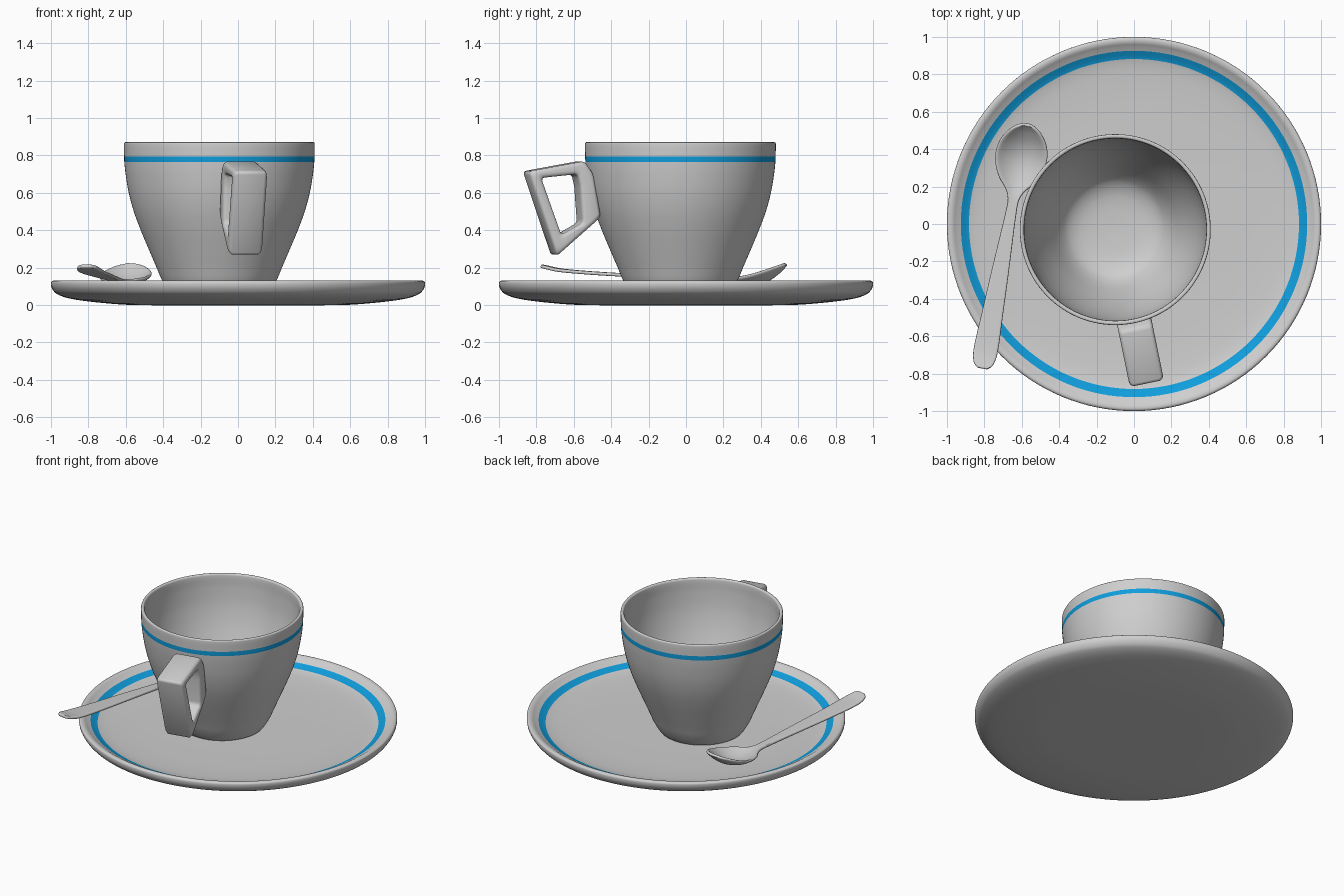
import bpy, bmesh, math
from mathutils import Vector, Matrix

if "Cube" in bpy.data.objects:
    bpy.data.objects.remove(bpy.data.objects["Cube"])


def material(name, rgb):
    m = bpy.data.materials.new(name)
    m.diffuse_color = (*rgb, 1)
    m.use_nodes = True
    m.node_tree.nodes["Principled BSDF"].inputs["Base Color"].default_value = m.diffuse_color
    return m


porcelain = material("porcelain_grey", (0.62, 0.62, 0.62))
blue = material("stripe_blue", (0.005, 0.34, 0.72))


def smooth_path(points, steps):
    """Hermite curve through points of any dimension."""
    p = [Vector(q) for q in points]
    d = [(b - a).length for a, b in zip(p, p[1:])]
    n = len(p)
    tan = []
    for i in range(n):
        a, b = max(i - 1, 0), min(i + 1, n - 1)
        tan.append((p[b] - p[a]) / sum(d[a:b]))
    out = []
    for i in range(n - 1):
        for k in range(steps):
            t = k / steps
            out.append(p[i] * (2 * t**3 - 3 * t**2 + 1) + tan[i] * d[i] * (t**3 - 2 * t**2 + t)
                       + p[i + 1] * (3 * t**2 - 2 * t**3) + tan[i + 1] * d[i] * (t**3 - t**2))
    return out + [p[-1]]


def finish(name, bm, mats, angle=40):
    bmesh.ops.recalc_face_normals(bm, faces=bm.faces)
    me = bpy.data.meshes.new(name)
    bm.to_mesh(me)
    bm.free()
    ob = bpy.data.objects.new(name, me)
    bpy.context.collection.objects.link(ob)
    for m in mats:
        me.materials.append(m)
    bpy.ops.object.select_all(action='DESELECT')
    ob.select_set(True)
    bpy.context.view_layer.objects.active = ob
    bpy.ops.object.shade_smooth_by_angle(angle=math.radians(angle))
    return ob


def lathe(name, profile, centre, is_stripe, seg=128):
    """Turned solid; faces whose (radius, height) satisfy is_stripe become blue."""
    bm = bmesh.new()
    pts = smooth_path(profile, 4)
    rings = []
    for r, z in pts:
        r = max(r, 0)
        rings.append([bm.verts.new((r * math.cos(2 * math.pi * k / seg),
                                    r * math.sin(2 * math.pi * k / seg), z)) for k in range(seg)])
    for i in range(len(rings) - 1):
        mid = (pts[i] + pts[i + 1]) / 2
        for k in range(seg):
            j = (k + 1) % seg
            f = bm.faces.new((rings[i][k], rings[i][j], rings[i + 1][j], rings[i + 1][k]))
            f.material_index = int(is_stripe(mid[0], mid[1]))
    bmesh.ops.remove_doubles(bm, verts=bm.verts, dist=1e-5)
    bmesh.ops.translate(bm, verts=bm.verts, vec=centre)
    return finish(name, bm, [porcelain, blue])


# Saucer with a blue ring on the inner slope
lathe("saucer",
      [(0, 0), (0.55, 0), (0.75, 0.014), (0.9, 0.035), (0.97, 0.06), (0.995, 0.09), (1.0, 0.12),
       (0.99, 0.13), (0.97, 0.128), (0.95, 0.116), (0.926, 0.103), (0.882, 0.083),
       (0.8, 0.07), (0.6, 0.061), (0, 0.057)],
      (0, 0, 0), lambda r, z: 0.882 < r < 0.926 and z > 0.08)

# Cup with a blue band near the rim
CUP = Vector((-0.10, -0.03, 0))
lathe("cup",
      [(0, 0.06), (0.24, 0.06), (0.265, 0.066), (0.305, 0.13), (0.335, 0.2), (0.378, 0.3),
       (0.42, 0.4), (0.457, 0.5), (0.484, 0.6), (0.501, 0.7), (0.508, 0.765), (0.509, 0.795),
       (0.51, 0.862), (0.506, 0.87), (0.494, 0.87), (0.488, 0.86), (0.485, 0.78), (0.47, 0.65),
       (0.43, 0.5), (0.36, 0.33), (0.27, 0.17), (0.18, 0.12), (0, 0.105)],
      CUP, lambda r, z: 0.765 < z < 0.795 and r > 0.5)

# Angular loop handle: outer and inner outlines as (distance from cup axis, height)
outer = [(0.845, 0.715), (0.54, 0.77), (0.49, 0.70), (0.45, 0.47), (0.69, 0.262)]
inner = [(0.775, 0.68), (0.58, 0.70), (0.565, 0.64), (0.55, 0.44), (0.665, 0.375)]
bm = bmesh.new()
loops = [[bm.verts.new((w, -u, z)) for u, z in outline]
         for outline, w in ((outer, -0.093), (outer, 0.093), (inner, 0.093), (inner, -0.093))]
for a in range(4):
    b = (a + 1) % 4
    for i in range(5):
        j = (i + 1) % 5
        bm.faces.new((loops[a][i], loops[a][j], loops[b][j], loops[b][i]))
bmesh.ops.recalc_face_normals(bm, faces=bm.faces)
bmesh.ops.bevel(bm, geom=bm.edges[:], offset=0.02, segments=4, profile=0.5,
                affect='EDGES', clamp_overlap=True)
bmesh.ops.transform(bm, verts=bm.verts,
                    matrix=Matrix.Translation(CUP) @ Matrix.Rotation(math.radians(11.6), 4, 'Z'))
finish("cup_handle", bm, [porcelain], 60)

# Spoon: stations of (y, half width, rim height, bowl depth)
stations = [(-0.775, 0.025, 0.20, 0), (-0.75, 0.053, 0.194, 0), (-0.68, 0.066, 0.178, 0),
            (-0.5, 0.058, 0.162, 0), (-0.3, 0.049, 0.15, 0), (-0.1, 0.038, 0.138, 0),
            (0.05, 0.03, 0.128, 0), (0.13, 0.031, 0.124, 0.002), (0.18, 0.055, 0.125, 0.012),
            (0.23, 0.10, 0.132, 0.03), (0.30, 0.135, 0.143, 0.05), (0.37, 0.146, 0.157, 0.058),
            (0.44, 0.13, 0.178, 0.052), (0.50, 0.088, 0.20, 0.03), (0.53, 0.045, 0.211, 0.01),
            (0.54, 0.012, 0.215, 0)]
bm = bmesh.new()
slope = 0.24 / 1.31
across = Vector((1, -slope, 0)).normalized()
COLS = 10
rows = []
for y, w, z, depth in smooth_path(stations, 3):
    row = []
    for c in range(COLS + 1):
        t = 2 * c / COLS - 1
        base = Vector((-0.57 + (y - 0.54) * slope, y, z - depth * (1 - t * t)))
        row.append(bm.verts.new(base + across * w * t))
    rows.append(row)
for r0, r1 in zip(rows, rows[1:]):
    for c in range(COLS):
        bm.faces.new((r0[c], r0[c + 1], r1[c + 1], r1[c]))
spoon = finish("spoon", bm, [porcelain], 180)
solid = spoon.modifiers.new("thickness", 'SOLIDIFY')
solid.thickness = 0.018
solid.offset = -1
sub = spoon.modifiers.new("rounding", 'SUBSURF')
sub.levels = sub.render_levels = 1
